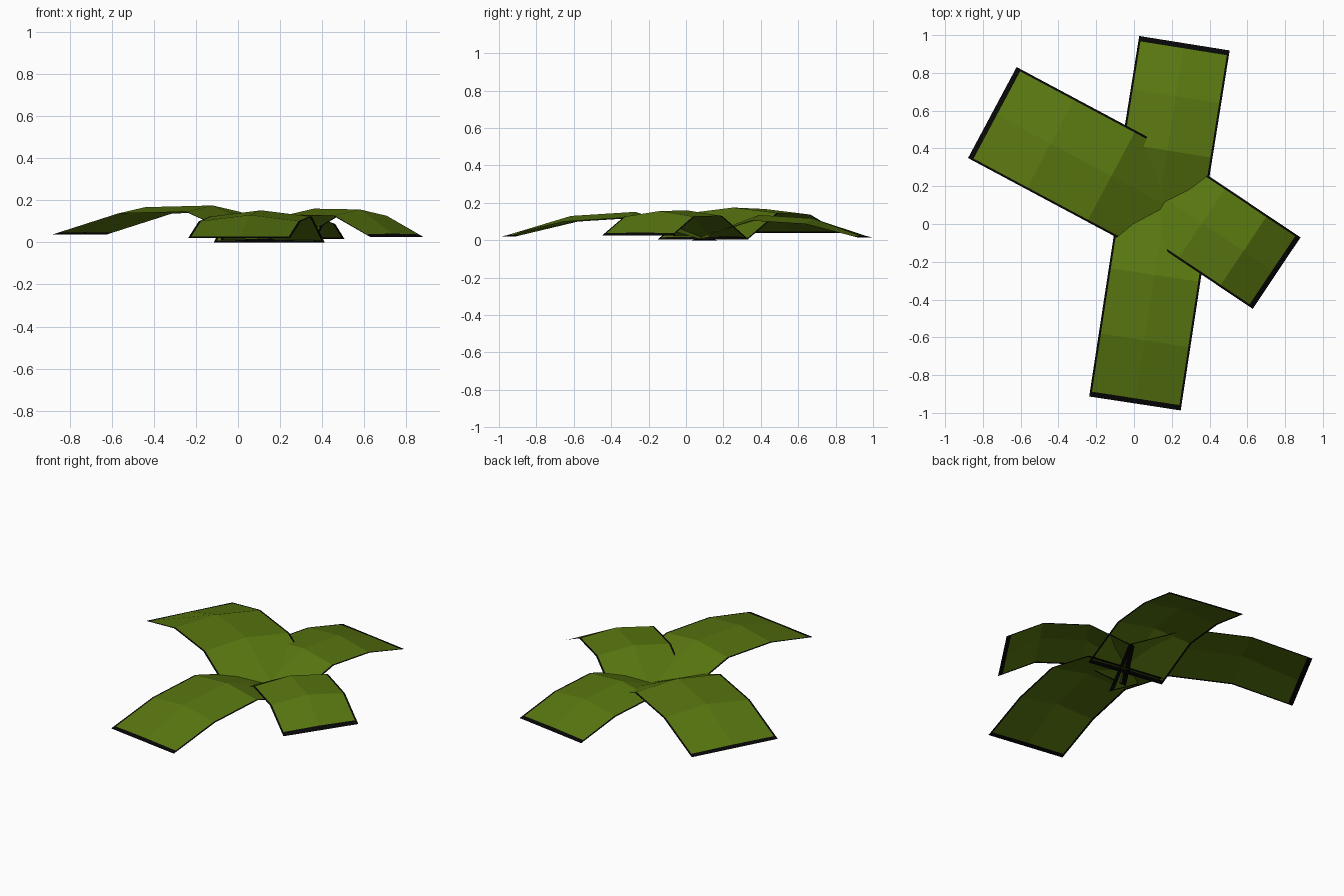
import bpy
from mathutils import Vector

if "Cube" in bpy.data.objects:
    bpy.data.objects.remove(bpy.data.objects["Cube"])


def material(name, rgb):
    m = bpy.data.materials.new(name)
    m.diffuse_color = (*rgb, 1.0)
    m.use_nodes = True
    m.node_tree.nodes["Principled BSDF"].inputs["Base Color"].default_value = m.diffuse_color
    return m


GREEN = material("leaf green", (0.10, 0.185, 0.005))
BLACK = material("dark rim", (0.002, 0.002, 0.002))


def leaf(name, base, tip, width, rings, heights, drop=0.03):
    """Arched leaf sheet folded along its midrib, with a dark rim on all sides."""
    base, tip = Vector(base), Vector(tip)
    axis = tip - base
    side = Vector((-axis.y, axis.x)).normalized()
    half = width / 2
    stations = [0.0, rings[0], rings[1], 1.0]
    drops = [0.0, drop, drop, 0.0]

    def sample(t, values):
        for i in range(3):
            if t <= stations[i + 1]:
                f = (t - stations[i]) / (stations[i + 1] - stations[i])
                return values[i] + f * (values[i + 1] - values[i])
        return values[-1]

    end = 0.027 / axis.length
    rows = [0.0, end, rings[0], rings[1], 1 - end, 1.0]
    cols = [-half, -half + 0.011, 0.0, half - 0.011, half]
    verts, faces, mats = [], [], []
    for t in rows:
        for c in cols:
            p = base + axis * t + side * c
            z = sample(t, heights) - sample(t, drops) * abs(c) / half
            verts.append((p.x, p.y, z))
    n = len(cols)
    for r in range(len(rows) - 1):
        for c in range(n - 1):
            a = r * n + c
            faces.append((a, a + n, a + n + 1, a + 1))
            rim = r in (0, len(rows) - 2) or c in (0, n - 2)
            mats.append(1 if rim else 0)
    # face winding turned so that normals point up
    faces = [f if (Vector(verts[f[1]]) - Vector(verts[f[0]])).cross(
        Vector(verts[f[3]]) - Vector(verts[f[0]])).z > 0 else f[::-1] for f in faces]
    mesh = bpy.data.meshes.new(name)
    mesh.from_pydata(verts, [], faces)
    mesh.materials.append(GREEN)
    mesh.materials.append(BLACK)
    for poly, m in zip(mesh.polygons, mats):
        poly.material_index = m
    obj = bpy.data.objects.new(name, mesh)
    bpy.context.collection.objects.link(obj)
    return obj


# Four leaves crossing at the root
leaf("back_leaf", (0.125, 0.07), (0.267, 0.957), 0.485, (0.36, 0.685), (0.0, 0.135, 0.117, 0.015))
leaf("front_leaf", (0.17, 0.13), (0.005, -0.95), 0.490, (0.37, 0.69), (0.0, 0.152, 0.13, 0.02))
leaf("left_leaf", (0.186, 0.09), (-0.75, 0.59), 0.546, (0.327, 0.67), (0.005, 0.175, 0.167, 0.038))
leaf("right_leaf", (0.15, 0.145), (0.755, -0.26), 0.455, (0.347, 0.71), (0.005, 0.16, 0.156, 0.025))
